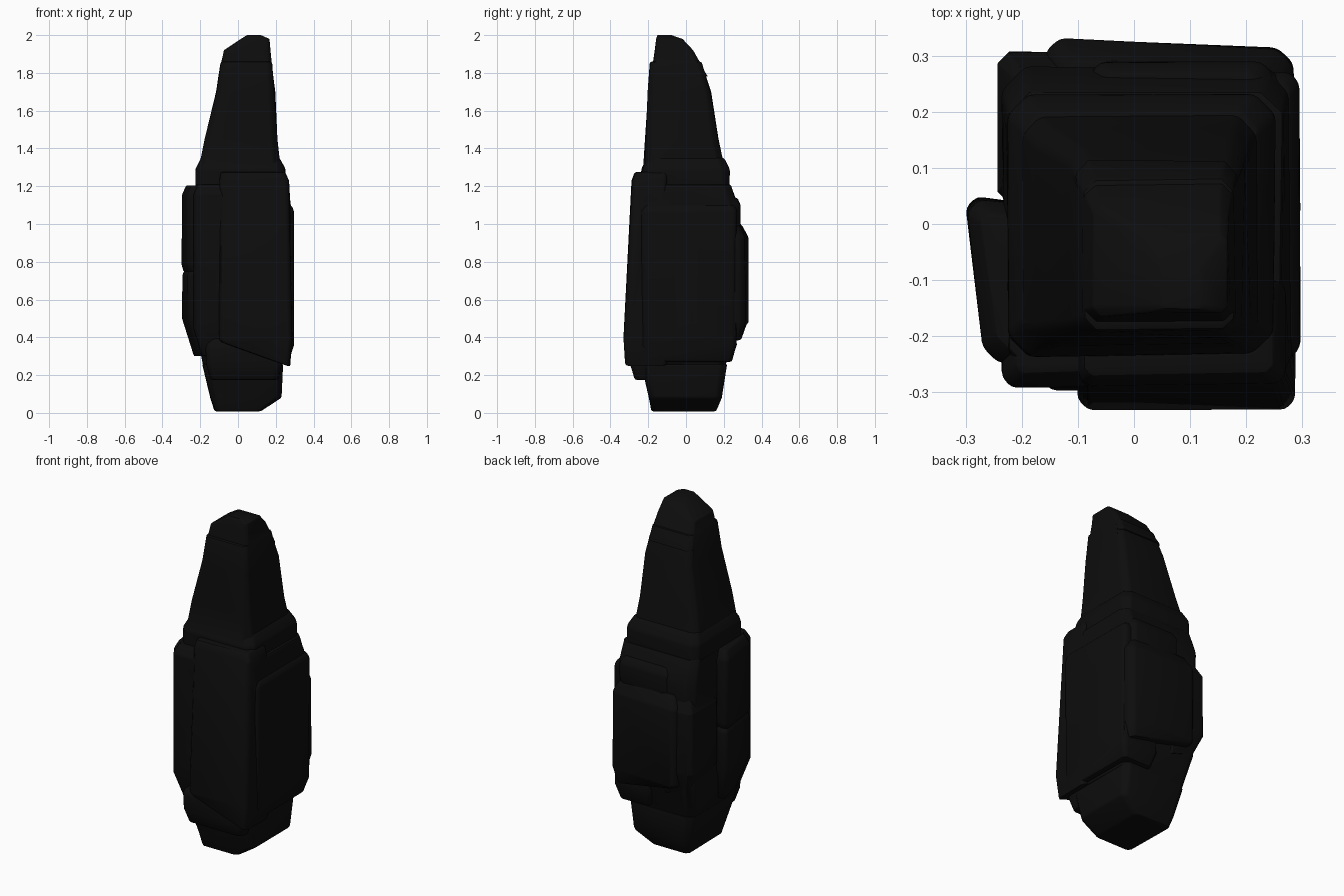
import bpy, bmesh, math
from mathutils import Vector, noise

if "Cube" in bpy.data.objects:
    bpy.data.objects.remove(bpy.data.objects["Cube"])

stone = bpy.data.materials.new("black stone")
stone.diffuse_color = (0.004, 0.004, 0.004, 1)
stone.use_nodes = True
stone.node_tree.nodes["Principled BSDF"].inputs["Base Color"].default_value = stone.diffuse_color
parts = []


def loft(name, levels, slant=0, low_tilt=0):
    """Chamfered box through levels (z, x0, x1, y0, y1).
    slant shifts the left side along y, low_tilt tips the underside along x."""
    bm = bmesh.new()
    rings = []
    for i, (z, x0, x1, y0, y1) in enumerate(levels):
        c = 0.08 * min(x1 - x0, y1 - y0)
        ring = []
        for sx, sy in ((-1, -1), (1, -1), (1, 1), (-1, 1)):
            x, y = (x1 if sx > 0 else x0), (y1 if sy > 0 else y0)
            ends = [(x - sx * c, y), (x, y - sy * c)]
            for px, py in (ends if sx * sy > 0 else ends[::-1]) [::-1]:
                u = (px - x0) / (x1 - x0) - 0.5
                v = (py - y0) / (y1 - y0)
                tip = low_tilt * u if i == 0 else 0
                ring.append((px + slant * (v - 0.5), py + slant * u, z + tip))
        # order the corners around the middle
        mid = ((x0 + x1) / 2, (y0 + y1) / 2)
        ring.sort(key=lambda p: math.atan2(p[1] - mid[1], p[0] - mid[0]))
        rings.append([bm.verts.new(p) for p in ring])
    for a, b in zip(rings, rings[1:]):
        for i in range(8):
            j = (i + 1) % 8
            bm.faces.new((a[i], a[j], b[j], b[i]))
    bm.faces.new(rings[0][::-1])
    bm.faces.new(rings[-1])
    bmesh.ops.recalc_face_normals(bm, faces=bm.faces[:])
    me = bpy.data.meshes.new(name)
    bm.to_mesh(me)
    bm.free()
    me.materials.append(stone)
    ob = bpy.data.objects.new(name, me)
    bpy.context.collection.objects.link(ob)
    m = ob.modifiers.new("worn edges", 'BEVEL')
    m.width, m.segments, m.angle_limit = 0.01, 2, math.radians(25)
    parts.append(ob)
    return ob


def plate(name, x0, x1, y0, y1, z0, z1, low=0.1, high=0.05, **kw):
    """Slab with its lower end tapered over low and its upper end over high."""
    def inset(z, d):
        return (z, x0 + d, x1 - d, y0 + d, y1 - d)
    loft(name, [inset(z0, low * 0.3), inset(z0 + low, 0),
                inset(z1 - high, 0), inset(z1, high * 0.5)], **kw)


# Main body
core = loft("rock_spire", [
    (0.18, -0.17, 0.22, -0.22, 0.19), (0.45, -0.225, 0.28, -0.28, 0.27),
    (1.08, -0.235, 0.28, -0.28, 0.28), (1.21, -0.225, 0.265, -0.26, 0.235)])

# Narrow foot
loft("foot", [
    (0.008, -0.12, 0.12, -0.18, 0.16), (0.08, -0.145, 0.23, -0.195, 0.19),
    (0.26, -0.19, 0.24, -0.24, 0.22)])
plate("foot_ledge", -0.17, 0.235, -0.295, 0, 0.175, 0.4, low=0.08)

# Tall front plate with a slanted lower edge, leaning back at the top
loft("front_plate", [
    (0.31, -0.09, 0.275, -0.325, -0.1), (0.39, -0.1, 0.288, -0.33, -0.1),
    (1.23, -0.1, 0.272, -0.288, -0.1), (1.275, -0.09, 0.25, -0.27, -0.1)],
    low_tilt=-0.13)
plate("front_left_plate", -0.235, 0, -0.29, 0, 0.3, 1.21, low=0.15)

# Left, right and back plates
plate("left_plate_low", -0.28, 0, -0.26, 0.03, 0.3, 0.77, low=0.2, high=0.04, slant=-0.035)
plate("left_plate_high", -0.285, 0, -0.26, 0.03, 0.745, 1.205, low=0.04, slant=-0.035)
plate("right_plate", 0.05, 0.296, -0.24, 0.27, 0.27, 1.1, low=0.09, high=0.03)
plate("back_plate", -0.15, 0.29, 0, 0.322, 0.42, 1.0, low=0.06, high=0.07,
      slant=-0.018, low_tilt=-0.08)
plate("back_left_plate", -0.242, 0, 0.04, 0.305, 0.42, 1.17, low=0.14, high=0.25, low_tilt=-0.05)
plate("back_upper_plate", -0.08, 0.25, 0, 0.29, 0.9, 1.14, high=0.04)

# Shoulder step, spire and tip leaning right and forward
plate("shoulder", -0.225, 0.25, -0.235, 0.23, 1.1, 1.35, low=0.05, high=0.06)
loft("spire", [
    (1.15, -0.235, 0.235, -0.23, 0.23), (1.45, -0.178, 0.211, -0.217, 0.172),
    (1.7, -0.116, 0.193, -0.203, 0.132), (1.86, -0.09, 0.178, -0.19, 0.08)])
loft("spire_tip", [
    (1.78, -0.103, 0.183, -0.185, 0.115), (1.92, -0.075, 0.171, -0.165, 0.035),
    (1.98, 0.02, 0.165, -0.16, -0.02), (2.0, 0.05, 0.12, -0.155, -0.08)])

# Weld all plates into one rock
bpy.context.view_layer.objects.active = core
core.select_set(True)
bpy.ops.object.modifier_apply(modifier="worn edges")
for p in parts[1:]:
    m = core.modifiers.new("weld", 'BOOLEAN')
    m.operation, m.object, m.solver = 'UNION', p, 'EXACT'
    bpy.ops.object.modifier_apply(modifier=m.name)
    bpy.data.objects.remove(p, do_unlink=True)

# Slight unevenness of the surface
bm = bmesh.new()
bm.from_mesh(core.data)
bmesh.ops.triangulate(bm, faces=bm.faces[:])
for v in bm.verts:
    d = noise.noise_vector(v.co * 7) * 0.006
    v.co += Vector((d.x, d.y, 0))
bm.to_mesh(core.data)
bm.free()
core.data.materials.clear()
core.data.materials.append(stone)
bpy.ops.object.shade_smooth_by_angle(angle=math.radians(25))
